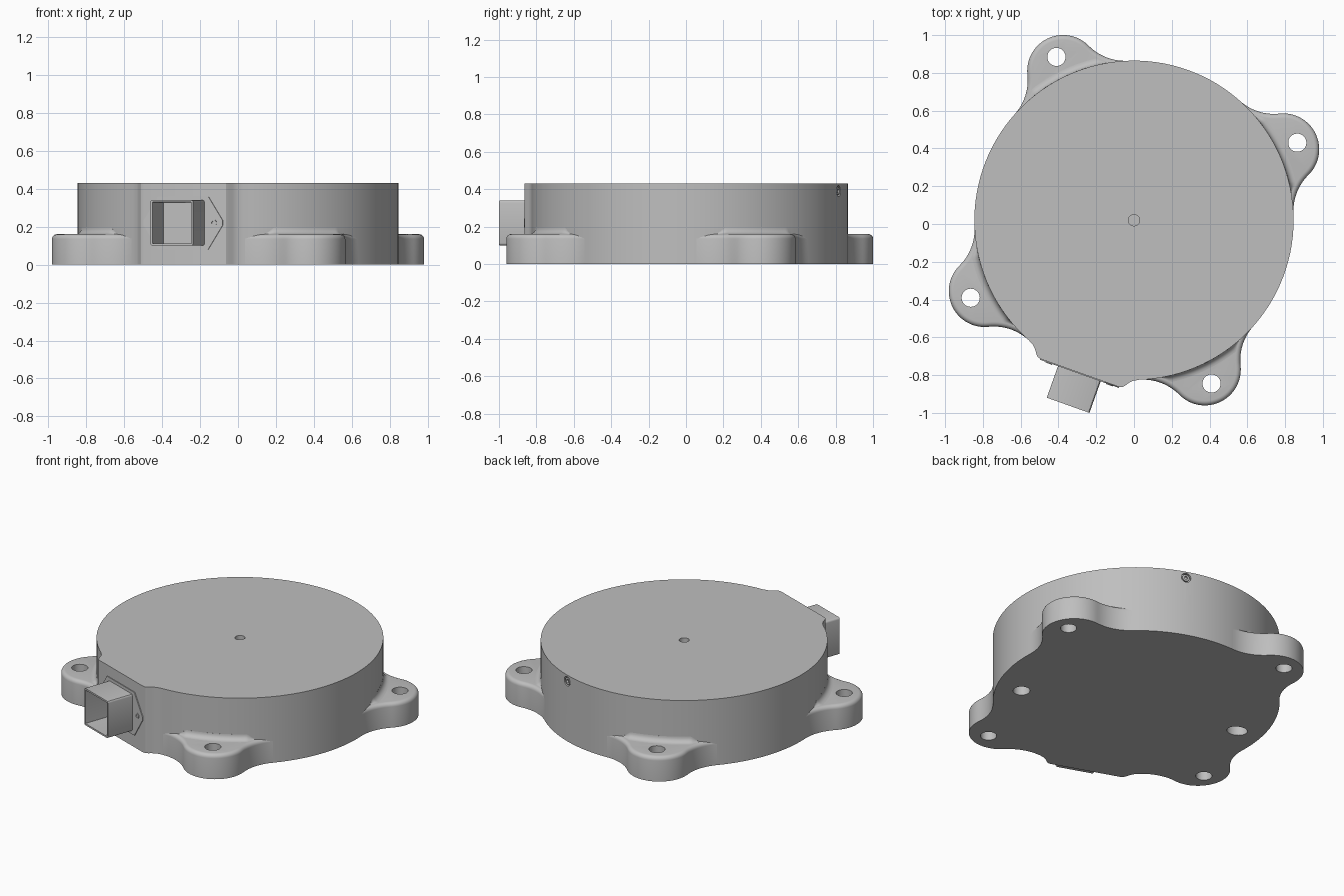
import bpy, bmesh
from math import sin, cos, pi, radians, acos, asin, atan2, sqrt
from mathutils import Matrix, Vector

if "Cube" in bpy.data.objects:
    bpy.data.objects.remove(bpy.data.objects["Cube"])

R, HEIGHT = 0.845, 0.43            # drum
EAR_R, EAR_DIST, EAR_Z = 0.19, 0.875, 0.16
BLEND, ROUND = 0.27, 0.025         # concave ear flank, rounded ear rim
PAD_Y, PORT_Z = 0.858, 0.22
PLACE = Matrix.Translation((0, 0.02, 0)) @ Matrix.Rotation(radians(-19.6), 4, "Z")
FORWARD = Matrix.Rotation(pi / 2, 4, "X")   # turns +z to the pad's outward side

metal = bpy.data.materials.new("grey metal")
metal.use_nodes = True
GREY = (0.52, 0.52, 0.52, 1)
metal.diffuse_color = GREY
metal.node_tree.nodes["Principled BSDF"].inputs["Base Color"].default_value = GREY


def make(name, bm, matrix=Matrix()):
    bmesh.ops.recalc_face_normals(bm, faces=bm.faces)
    bm.transform(PLACE @ matrix)
    mesh = bpy.data.meshes.new(name)
    bm.to_mesh(mesh)
    bm.free()
    ob = bpy.data.objects.new(name, mesh)
    bpy.context.collection.objects.link(ob)
    mesh.materials.append(metal)
    return ob


def loft(loops):
    """Skin closed loops of points and cap both ends."""
    bm = bmesh.new()
    rows = [[bm.verts.new(p) for p in loop] for loop in loops]
    for a, b in zip(rows, rows[1:]):
        for i in range(len(a)):
            j = (i + 1) % len(a)
            bm.faces.new((a[i], a[j], b[j], b[i]))
    bm.faces.new(rows[0])
    bm.faces.new(rows[-1])
    return bm


def prism(outline, depth):
    return loft([[(x, y, z) for x, y in outline] for z in (0, depth)])


def arc(cx, cy, r, start, end, n):
    angles = [start + (end - start) * i / n for i in range(n + 1)]
    return [(cx + r * cos(a), cy + r * sin(a)) for a in angles]


def cut(ob, holes):
    """Subtract cylinders given as (radius, depth, matrix)."""
    bm = bmesh.new()
    for radius, depth, matrix in holes:
        bmesh.ops.create_cone(bm, cap_ends=True, segments=32, radius1=radius,
                              radius2=radius, depth=depth, matrix=matrix)
    cutter = make("hole_cutter", bm)
    mod = ob.modifiers.new("holes", "BOOLEAN")
    mod.operation, mod.solver, mod.object = "DIFFERENCE", "EXACT", cutter
    evaluated = ob.evaluated_get(bpy.context.evaluated_depsgraph_get())
    mesh = bpy.data.meshes.new_from_object(evaluated)
    ob.modifiers.clear()
    ob.data = mesh
    bpy.data.objects.remove(cutter)


def hollow(bm, wall, depth):
    """Sink a pocket into the face furthest along +z."""
    bm.normal_update()
    face = max(bm.faces, key=lambda f: f.calc_center_median().z)
    bmesh.ops.inset_individual(bm, faces=[face], thickness=wall)
    bmesh.ops.inset_individual(bm, faces=[face], thickness=0.0005, depth=-depth)


def socket_screw(name, radius, matrix):
    bm = prism(arc(0, 0, radius, 0, 2 * pi * 23 / 24, 23), 0.02)
    bmesh.ops.recalc_face_normals(bm, faces=bm.faces)
    hollow(bm, radius * 0.5, 0.012)
    return make(name, bm, matrix)


# Drum with a flat pad for the connector
shoulder = [(0.31, 0.786), (0.28, 0.803), (0.262, 0.822), (0.25, 0.84), (0.238, 0.853), (0.22, PAD_Y)]
gap = asin(0.31 / R)
outline = arc(0, 0, R, -pi / 2 + gap, 1.5 * pi - gap, 108)[1:-1]
outline += [(-x, -y) for x, y in shoulder] + [(x, -y) for x, y in reversed(shoulder)]
body = make("drum_body", prism(outline, HEIGHT))
side_hole = Matrix.Translation((0, R, 0.39)) @ FORWARD
slot = Matrix.Translation((-0.675, -0.11, 0)) @ Matrix.Diagonal((1.25, 1, 1, 1))
cut(body, [(0.03, 0.08, Matrix.Translation((0, 0, HEIGHT))),
           (0.05, 0.16, Matrix.Translation((0.68, -0.11, 0))),
           (0.05, 0.16, slot),
           (0.03, 0.03, side_hole)])

# Mounting ears, flowing tangentially into the drum
D = R + BLEND
beta = acos((D * D + EAR_DIST ** 2 - (EAR_R + BLEND) ** 2) / (2 * D * EAR_DIST))
cx, cy = D * cos(beta), D * sin(beta)
gamma = atan2(cy, cx - EAR_DIST)


def ear_outline(inset):
    flank = arc(cx, cy, BLEND + inset, gamma + pi, beta + pi, 14)
    tip = arc(EAR_DIST, 0, EAR_R - inset, -gamma, gamma, 32)
    lower = [(x, -y) for x, y in reversed(flank)]
    return lower + tip[1:-1] + flank + arc(0, 0, R - 0.045, beta, -beta, 10)


def ear_loops():
    levels = [(0, 0)]
    for i in range(6):
        t = i / 5 * pi / 2
        levels.append((ROUND * (1 - cos(t)), EAR_Z - ROUND + ROUND * sin(t)))
    return [[(x, y, z) for x, y in ear_outline(inset)] for inset, z in levels]


def fillet_loops():
    """Concave fillet between ear top and drum wall, tapering at both ends."""
    loops = []
    for i in range(41):
        a = radians(-15.4 + 30.8 * i / 40)
        phi = beta - abs(a)
        room = (BLEND + ROUND) ** 2 - (D * sin(phi)) ** 2
        reach = D * cos(phi) - sqrt(room) - R if room > 0 else 1
        w = min(0.035, max(0.001, reach))
        profile = [(R - 0.02, EAR_Z - 0.01), (R + w, EAR_Z - 0.01)]
        for k in range(6, -1, -1):
            t = k / 6 * pi / 2
            profile.append((R + w - w * cos(t), EAR_Z + w - w * sin(t)))
        profile.append((R - 0.02, EAR_Z + w))
        loops.append([(r * cos(a), r * sin(a), z) for r, z in profile])
    return loops


for name, degrees in (("back_left", 45), ("back_right", 135),
                      ("front_right", 225), ("front_left", 315)):
    turn = Matrix.Rotation(radians(degrees), 4, "Z")
    ear = make(name + "_ear", loft(ear_loops()), turn)
    cut(ear, [(0.048, 0.5, turn @ Matrix.Translation((0.957, 0, 0.1)))])
    make(name + "_ear_fillet", loft(fillet_loops()), turn)

# Square connector shell with an open front
bm = prism([(-0.12, -0.12), (0.12, -0.12), (0.12, 0.12), (-0.12, 0.12)], 0.242)
bmesh.ops.recalc_face_normals(bm, faces=bm.faces)
long_edges = [e for e in bm.edges if abs(e.verts[0].co.z - e.verts[1].co.z) > 0.1]
bmesh.ops.bevel(bm, geom=long_edges, offset=0.012, segments=3, profile=0.5, affect="EDGES")
hollow(bm, 0.011, 0.176)
make("connector_shell", bm, Matrix.Translation((0, -0.798, PORT_Z)) @ FORWARD)

# Connector flange with rounded points and its two screws
point = [(0.14, -0.14), (0.21, -0.03), (0.222, -0.012), (0.222, 0.012), (0.21, 0.03), (0.14, 0.14)]
flange = point + [(-x, -y) for x, y in point]
make("connector_flange", prism(flange, 0.006), Matrix.Translation((0, -PAD_Y + 0.001, PORT_Z)) @ FORWARD)
for name, x in (("left", 0.17), ("right", -0.17)):
    socket_screw(name + "_flange_screw", 0.018,
                 Matrix.Translation((x, -PAD_Y + 0.011, PORT_Z)) @ FORWARD)

# Set screw in the back wall of the drum
socket_screw("back_set_screw", 0.022,
             Matrix.Translation((0, R - 0.022, 0.39)) @ Matrix.Rotation(-pi / 2, 4, "X"))

# Smooth curved walls, keep hard edges crisp
bpy.ops.object.select_all(action="DESELECT")
for ob in bpy.context.collection.objects:
    if ob.type == "MESH" and metal.name in ob.data.materials:
        ob.select_set(True)
        bpy.context.view_layer.objects.active = ob
bpy.ops.object.shade_smooth_by_angle(angle=radians(30))
